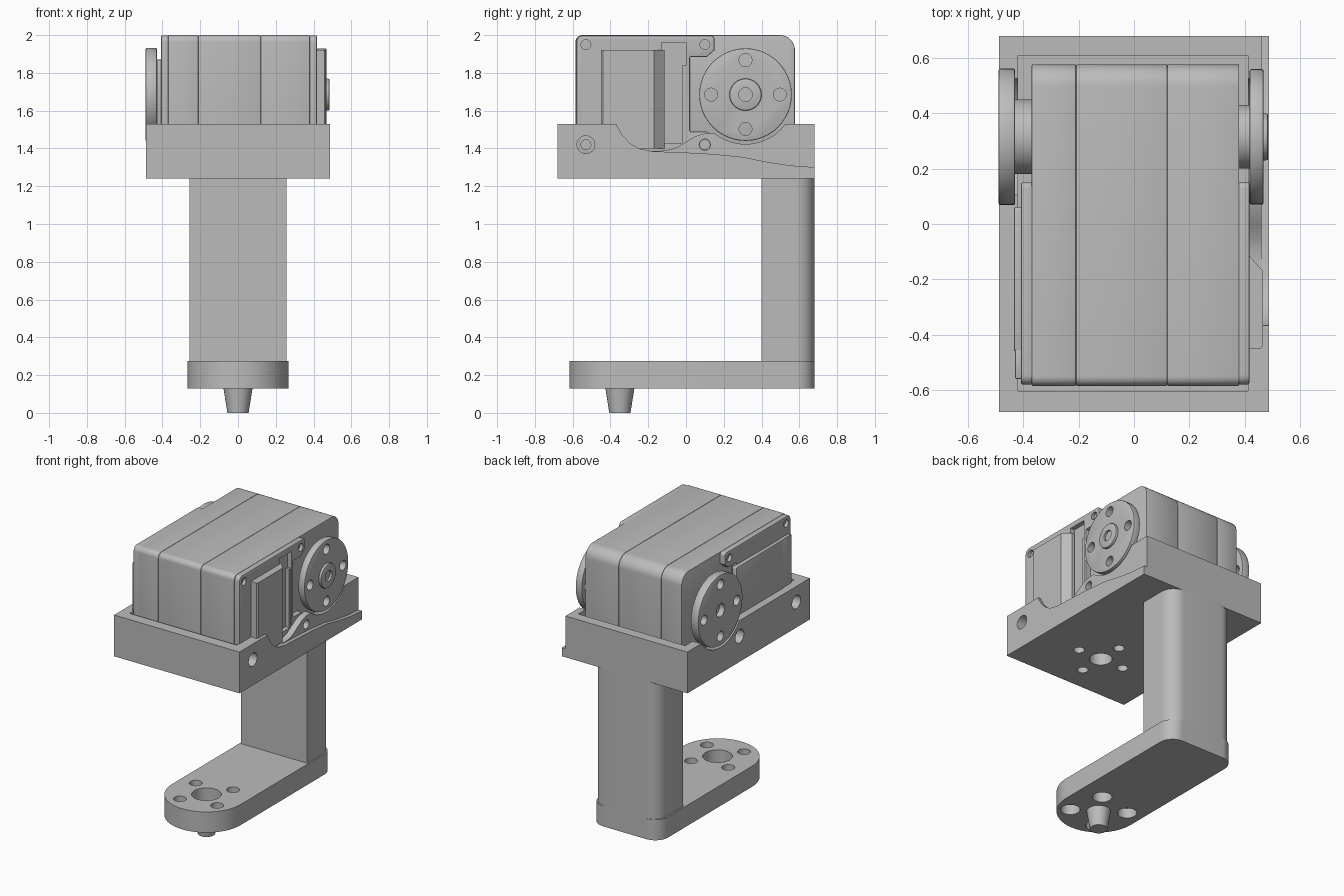
import bpy, bmesh
from math import cos, sin, tan, pi, radians
from mathutils import Vector

cube = bpy.data.objects.get("Cube")
if cube:
    bpy.data.objects.remove(cube, do_unlink=True)

grey = bpy.data.materials.new("satin_grey")
grey.use_nodes = True
grey.diffuse_color = (0.5, 0.5, 0.5, 1)
grey.node_tree.nodes["Principled BSDF"].inputs["Base Color"].default_value = (0.5, 0.5, 0.5, 1)


def activate(ob):
    bpy.ops.object.select_all(action='DESELECT')
    bpy.context.view_layer.objects.active = ob
    ob.select_set(True)


def finish(ob):
    activate(ob)
    bpy.ops.object.shade_smooth_by_angle(angle=radians(28))


def rounded(corners, steps=10):
    """Outline from (a, b, radius) corners, each replaced by an arc."""
    out = []
    for i, (a, b, r) in enumerate(corners):
        p = Vector((a, b))
        if r == 0:
            out.append((a, b))
            continue
        u = (Vector(corners[i - 1][:2]) - p).normalized()
        v = (Vector(corners[(i + 1) % len(corners)][:2]) - p).normalized()
        half = u.angle(v) / 2
        centre = p + (u + v).normalized() * r / sin(half)
        s = p + u * r / tan(half) - centre
        e = p + v * r / tan(half) - centre
        sweep = s.angle_signed(e)
        for k in range(steps + 1):
            t = -sweep * k / steps
            q = centre + Vector((s.x * cos(t) - s.y * sin(t), s.x * sin(t) + s.y * cos(t)))
            out.append((q.x, q.y))
    return out


def prism(name, outline, axis, lo, hi, bevel=0):
    """Extrude an outline: axis x takes (y, z) points, axis z takes (x, y)."""
    bm = bmesh.new()
    place = (lambda p: (lo, p[0], p[1])) if axis == 'x' else (lambda p: (p[0], p[1], lo))
    face = bm.faces.new([bm.verts.new(place(p)) for p in outline])
    ext = bmesh.ops.extrude_face_region(bm, geom=[face])
    move = Vector((hi - lo, 0, 0)) if axis == 'x' else Vector((0, 0, hi - lo))
    bmesh.ops.translate(bm, vec=move, verts=[g for g in ext['geom'] if isinstance(g, bmesh.types.BMVert)])
    bmesh.ops.recalc_face_normals(bm, faces=bm.faces)
    mesh = bpy.data.meshes.new(name)
    bm.to_mesh(mesh)
    bm.free()
    mesh.materials.append(grey)
    ob = bpy.data.objects.new(name, mesh)
    bpy.context.collection.objects.link(ob)
    if bevel:
        mod = ob.modifiers.new("edge", 'BEVEL')
        mod.width, mod.segments, mod.angle_limit = bevel, 2, radians(50)
        activate(ob)
        bpy.ops.object.modifier_apply(modifier="edge")
    return ob


def disc(name, a, b, r, axis, lo, hi, bevel=0):
    ring = [(a + r * cos(2 * pi * k / 48), b + r * sin(2 * pi * k / 48)) for k in range(48)]
    return prism(name, ring, axis, lo, hi, bevel)


def rect(a0, a1, b0, b1):
    return [(a0, b0), (a1, b0), (a1, b1), (a0, b1)]


def cut(ob, cutters):
    for c in cutters:
        mod = ob.modifiers.new("cut", 'BOOLEAN')
        mod.operation, mod.solver, mod.object = 'DIFFERENCE', 'EXACT', c
        activate(ob)
        bpy.ops.object.modifier_apply(modifier="cut")
        bpy.data.objects.remove(c, do_unlink=True)


def hole(a, b, r, axis, lo, hi):
    return disc("cutter", a, b, r, axis, lo, hi)


def four(a, b, r, turn=0):
    return [(a + r * cos(turn + k * pi / 2), b + r * sin(turn + k * pi / 2)) for k in range(4)]


HY, HZ = 0.315, 1.685                      # horn axis
SCREWS = [(-0.53, 1.42), (0.1, 1.42), (-0.53, 1.95), (0.1, 1.95)]

# Foot: rounded arm with a bolt circle and a tapered pin
foot = prism("foot", rounded([(-.267, -.618, .266), (.267, -.618, .266),
                              (.267, .68, .1), (-.267, .68, .1)], 20), 'z', .13, .275)
cuts = [hole(0, -.35, .095, 'z', .17, .3)]
for a, b in four(0, -.35, .182, radians(57)):
    cuts += [hole(a, b, .042, 'z', .1, .3), hole(a, b, .062, 'z', .1, .2)]
cut(foot, cuts)
finish(foot)

bpy.ops.mesh.primitive_cone_add(vertices=48, radius1=.056, radius2=.08, depth=.15, location=(0, -.35, .075))
pin = bpy.context.object
pin.name = "pivot_pin"
pin.data.materials.append(grey)
finish(pin)

# Column joining foot and cradle
finish(prism("column", rounded([(-.257, .4, 0), (.257, .4, 0), (.257, .68, .1), (-.257, .68, .1)]), 'z', .2, 1.26))

# Cradle: open tray with a scooped wall on one side
cradle = prism("cradle", rect(-.487, .487, -.68, .68), 'z', 1.24, 1.53)
scoop = [(-.37, 1.54), (-.365, 1.52), (-.34, 1.475), (-.3, 1.43), (-.25, 1.4), (-.18, 1.385)]
inner = scoop + [(-.1, 1.39), (-.05, 1.405), (0, 1.435), (.05, 1.465), (.1, 1.48), (.16, 1.48), (.3, 1.46), (.3, 1.54)]
outer = scoop + [(0, 1.378), (.15, 1.37), (.3, 1.355), (.42, 1.33), (.55, 1.31), (.69, 1.3), (.69, 1.54)]
cuts = [prism("cutter", rect(-.42, .412, -.603, .608), 'z', 1.362, 1.6),
        prism("cutter", inner, 'x', .4, .5),
        prism("cutter", outer, 'x', .461, .51),
        hole(HY, HZ, .262, 'x', .39, .52),
        hole(HY, HZ, .262, 'x', -.52, -.39),
        hole(0, -.33, .073, 'z', 1.2, 1.4)]
cuts += [hole(a, b, .035, 'z', 1.2, 1.4) for a, b in four(0, -.33, .18)]
cuts += [hole(-.53, 1.42, .047, 'x', s - .1, s + .1) for s in (-.48, .48)]
cuts += [hole(.1, 1.42, r, 'x', s - .1, s + .1) for s, r in ((-.48, .047), (.48, .03))]
cut(cradle, cuts)
finish(cradle)

# Motor case: three shells meeting at fine seams
shell = rounded([(-.585, 1.365, .03), (.577, 1.365, .03), (.577, 2, .08), (-.585, 2, .035)], 8)
for name, lo, hi in (("case_right", -.37, -.21), ("case_middle", -.21, .12), ("case_left", .12, .38)):
    finish(prism(name, shell, 'x', lo, hi, .005))

# Side covers with screw tabs; the left one has a cable channel
cover = rounded([(-.58, 1.37, .03), (.15, 1.37, .03), (.15, 1.46, 0), (.11, 1.49, 0), (.02, 1.49, 0),
                 (.02, 1.885, 0), (.11, 1.885, 0), (.15, 1.92, 0), (.15, 1.998, .02), (-.58, 1.998, .035)], 6)
for name, lo, hi in (("left_cover", .375, .417), ("right_cover", -.408, -.365)):
    ob = prism(name, cover, 'x', lo, hi, .006)
    cuts = [hole(y, z, .026, 'x', *((.395, .5) if lo > 0 else (-.5, -.385))) for y, z in SCREWS]
    if lo > 0:
        cuts.append(prism("cutter", rect(-.13, -.0, 1.43, 1.96), 'x', .385, .5))
    cut(ob, cuts)
    finish(ob)

# Raised connector housing with a sloped rear edge
bm_pts = [(.4, -.45), (.458, -.45), (.466, -.44), (.466, -.17), (.417, -.115), (.4, -.115)]
finish(prism("connector_housing", bm_pts, 'z', 1.4, 1.92))
finish(prism("channel_rib", rect(-.02, .02, 1.43, 1.84), 'x', .38, .41))

# Raised panel on the other side
panel = rounded([(-.46, 1.4, .01), (.06, 1.4, .01), (.06, 1.87, .01), (-.46, 1.87, .01)], 3)
finish(prism("right_panel", panel, 'x', -.434, -.4, .006))
finish(prism("right_panel_front", rect(-.56, -.45, 1.46, 1.87), 'x', -.43, -.4, .006))

# Output horn and idler horn with their shafts
horn = disc("output_horn", HY, HZ, .245, 'x', .418, .468, .006)
cut(horn, [hole(a, b, .034, 'x', .4, .5) for a, b in four(HY, HZ, .182)])
finish(horn)
hub = disc("horn_hub", HY, HZ, .085, 'x', .46, .485, .008)
cut(hub, [hole(HY, HZ, .036, 'x', .47, .5)])
finish(hub)
finish(disc("horn_shaft", HY, HZ, .115, 'x', .37, .43))

idler = disc("idler_horn", HY, HZ, .247, 'x', -.489, -.43, .006)
cut(idler, [hole(a, b, .034, 'x', -.5, -.42) for a, b in four(HY, HZ, .182)]
    + [hole(HY, HZ, .045, 'x', -.5, -.45)])
finish(idler)
finish(disc("idler_shaft", HY, HZ, .135, 'x', -.44, -.36))
